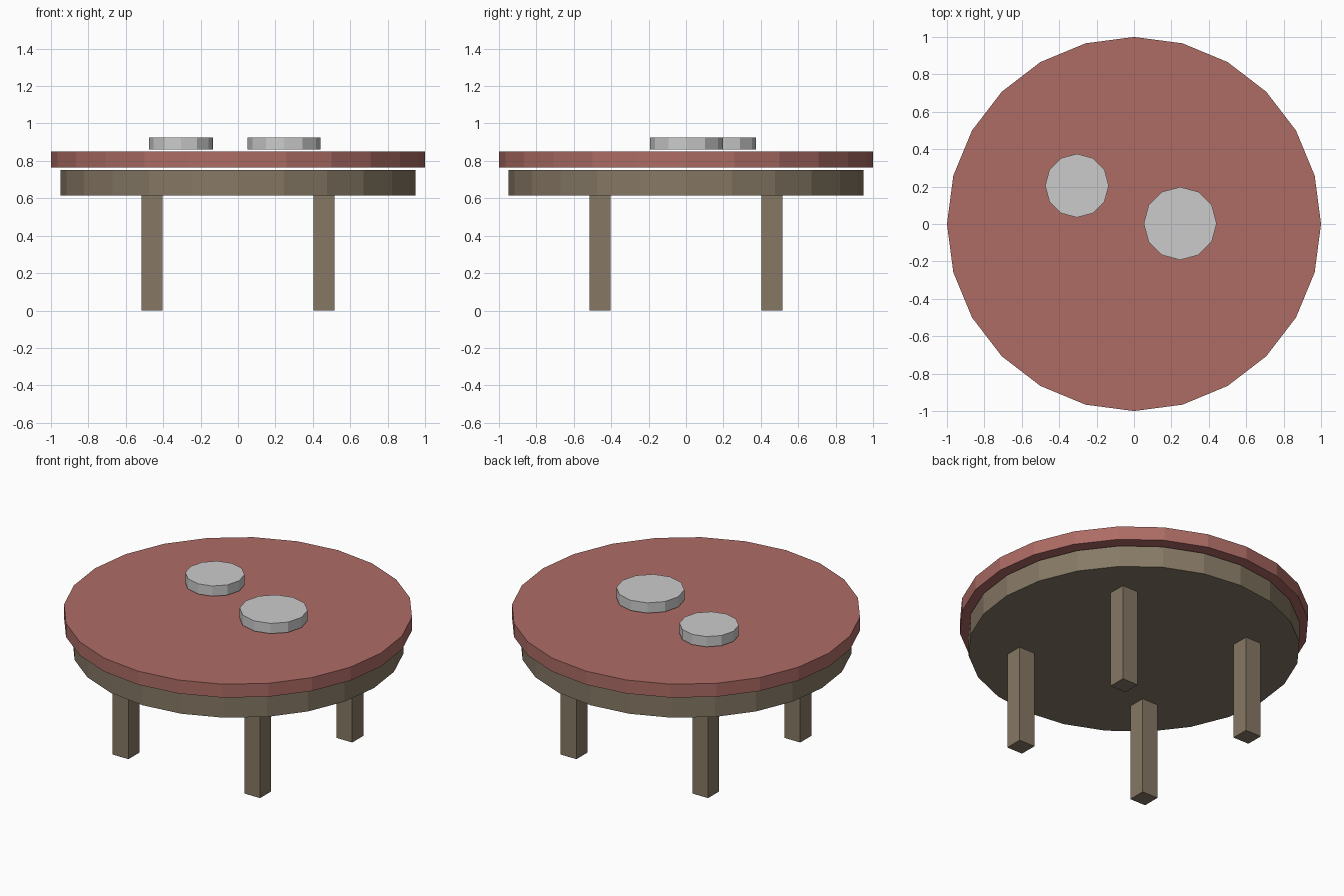
import bpy

if "Cube" in bpy.data.objects:
    bpy.data.objects.remove(bpy.data.objects["Cube"])


def material(name, rgb):
    m = bpy.data.materials.new(name)
    m.diffuse_color = (*rgb, 1)
    m.use_nodes = True
    m.node_tree.nodes["Principled BSDF"].inputs["Base Color"].default_value = m.diffuse_color
    return m


def disc(name, sides, radius, x, y, z0, z1, mat=None):
    bpy.ops.mesh.primitive_cylinder_add(
        vertices=sides, radius=radius, depth=z1 - z0,
        location=(x, y, (z0 + z1) / 2))
    o = bpy.context.object
    o.name = name
    if mat:
        o.data.materials.append(mat)
    return o


red = material("red_cloth", (0.42, 0.15, 0.13))
wood = material("brown_wood", (0.24, 0.19, 0.13))

# Round top and the thicker wooden base below it
disc("table_top", 24, 1.0, 0, 0, 0.765, 0.85, red)
disc("table_base", 24, 0.95, 0, 0, 0.615, 0.75, wood)

# Two plates resting just above the top
disc("small_plate", 12, 0.17, -0.305, 0.205, 0.86, 0.925)
disc("large_plate", 12, 0.195, 0.247, 0.003, 0.86, 0.925)

# Four square legs
LEG_W, LEG_H, LEG_POS = 0.11, 0.62, 0.46
for sx, side in ((-1, "left"), (1, "right")):
    for sy, end in ((-1, "front"), (1, "back")):
        bpy.ops.mesh.primitive_cube_add(
            size=1, location=(sx * LEG_POS, sy * LEG_POS, LEG_H / 2))
        leg = bpy.context.object
        leg.name = f"{end}_{side}_leg"
        leg.scale = (LEG_W, LEG_W, LEG_H)
        bpy.ops.object.transform_apply(location=False, rotation=False, scale=True)
        leg.data.materials.append(wood)
